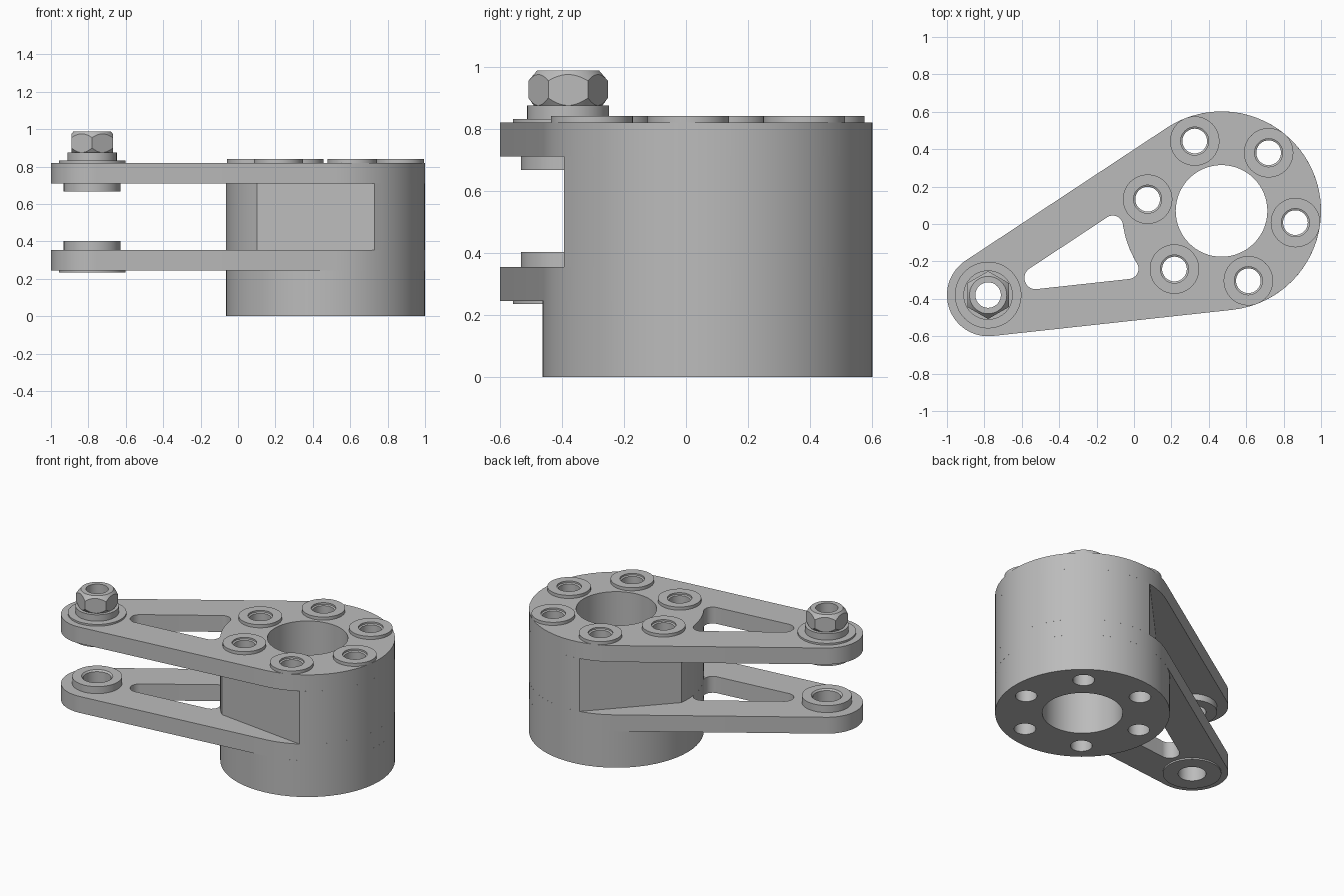
import bpy, bmesh
from math import sin, cos, asin, atan2, sqrt, degrees, radians
from mathutils import Vector

cube = bpy.data.objects.get("Cube")
if cube:
    bpy.data.objects.remove(cube, do_unlink=True)

# Single grey metal
metal = bpy.data.materials.new("grey_metal")
metal.use_nodes = True
GREY = (0.5, 0.5, 0.5, 1)
metal.diffuse_color = GREY
metal.node_tree.nodes["Principled BSDF"].inputs["Base Color"].default_value = GREY

# Main dimensions
HUB, HUB_R, BORE_R = Vector((0.468, 0.07)), 0.532, 0.245
PIVOT, PIVOT_R, PIVOT_HOLE = Vector((-0.78, -0.38)), 0.22, 0.085
BOLT_HOLE = 0.066
span = PIVOT - HUB
AXIS = degrees(atan2(-span.y, -span.x))
TAPER = degrees(asin((HUB_R - PIVOT_R) / span.length))
LOW_ARM, HIGH_ARM = (0.245, 0.355), (0.71, 0.82)


def polar(angle, r=1.0):
    return Vector((cos(radians(angle)), sin(radians(angle)))) * r


def arc(centre, r, a0, a1, steps=None):
    steps = steps or max(6, int(abs(a1 - a0) / 5))
    return [centre + polar(a0 + (a1 - a0) * i / steps, r) for i in range(steps + 1)]


def circle(centre, r):
    return arc(centre, r, 0, 360, 64)[:-1]


def finish(obj):
    obj.data.materials.clear()
    obj.data.materials.append(metal)
    bpy.ops.object.select_all(action='DESELECT')
    obj.select_set(True)
    bpy.context.view_layer.objects.active = obj
    bpy.ops.object.shade_smooth_by_angle(angle=radians(30))
    return obj


def link_bmesh(name, bm):
    bmesh.ops.remove_doubles(bm, verts=bm.verts, dist=1e-5)
    bmesh.ops.recalc_face_normals(bm, faces=bm.faces)
    mesh = bpy.data.meshes.new(name)
    bm.to_mesh(mesh)
    bm.free()
    obj = bpy.data.objects.new(name, mesh)
    bpy.context.collection.objects.link(obj)
    return finish(obj)


def plate(name, loops, z0, z1):
    """Extrude an outline (first loop) with holes (other loops)."""
    curve = bpy.data.curves.new(name + "_outline", 'CURVE')
    curve.dimensions = '2D'
    curve.fill_mode = 'BOTH'
    curve.extrude = (z1 - z0) / 2
    for loop in loops:
        spline = curve.splines.new('POLY')
        spline.points.add(len(loop) - 1)
        for point, p in zip(spline.points, loop):
            point.co = (p.x, p.y, 0, 1)
        spline.use_cyclic_u = True
    temp = bpy.data.objects.new(name + "_outline", curve)
    bpy.context.collection.objects.link(temp)
    depsgraph = bpy.context.evaluated_depsgraph_get()
    mesh = bpy.data.meshes.new_from_object(temp.evaluated_get(depsgraph))
    bm = bmesh.new()
    bm.from_mesh(mesh)
    bmesh.ops.translate(bm, verts=bm.verts, vec=(0, 0, (z0 + z1) / 2))
    bpy.data.objects.remove(temp, do_unlink=True)
    bpy.data.meshes.remove(mesh)
    return link_bmesh(name, bm)


def lathe(name, centre, profile):
    """Revolve a closed (radius, height) profile around a vertical axis."""
    bm = bmesh.new()
    verts = [bm.verts.new((centre.x + r, centre.y, z)) for r, z in profile]
    edges = [bm.edges.new((v, verts[i - 1])) for i, v in enumerate(verts)]
    bmesh.ops.spin(bm, geom=verts + edges, cent=(centre.x, centre.y, 0),
                   axis=(0, 0, 1), angle=radians(360), steps=64)
    return link_bmesh(name, bm)


def ring(name, centre, r_in, r_out, z0, z1):
    return lathe(name, centre, [(r_in, z0), (r_out, z0), (r_out, z1), (r_in, z1)])


def window():
    """Rounded three-sided opening, concave where it follows the hub."""
    apex = PIVOT + polar(AXIS, 0.015)
    fillet, tip = 0.055, 0.06
    found = []
    for side in (-1, 1):
        angle = AXIS + side * TAPER
        d, n = polar(angle), polar(angle - side * 90)
        q = apex + n * fillet - HUB
        b = q.dot(d)
        t = -b - sqrt(b * b - q.length_squared + (HUB_R + fillet) ** 2)
        c = HUB + q + d * t
        found.append((c, degrees(atan2(HUB.y - c.y, HUB.x - c.x))))
    (low, low_a), (high, high_a) = found
    tip_c = apex + polar(AXIS, tip / sin(radians(TAPER)))
    return (arc(tip_c, tip, AXIS + TAPER + 90, AXIS - TAPER + 270)
            + arc(low, fillet, AXIS - TAPER - 90, low_a)
            + arc(HUB, HUB_R, low_a + 180, high_a + 180)[1:-1]
            + arc(high, fillet, high_a, AXIS + TAPER + 90))


# Shared outlines
bolt_centres = [HUB + polar(-9 + 60 * i, 0.4) for i in range(6)]
hub_holes = [circle(HUB, BORE_R)] + [circle(c, BOLT_HOLE) for c in bolt_centres]
arm_outline = (arc(HUB, HUB_R, AXIS - 90 - TAPER, AXIS + 90 + TAPER)
               + arc(PIVOT, PIVOT_R, AXIS + 90 + TAPER, AXIS + 270 - TAPER))
flatted_hub = (arc(HUB, HUB_R, AXIS - 80.3, AXIS + 80.3)
               + arc(HUB, HUB_R, AXIS + 153.3, AXIS + 206.7))
arm_loops = [arm_outline, window(), circle(PIVOT, PIVOT_HOLE)] + hub_holes

# Hub and the two arms
plate("hub_base", [circle(HUB, HUB_R)] + hub_holes, 0, LOW_ARM[0])
plate("lower_arm", arm_loops, *LOW_ARM)
plate("hub_middle", [flatted_hub] + hub_holes, LOW_ARM[1], HIGH_ARM[0])
plate("upper_arm", arm_loops, *HIGH_ARM)

# Raised seats around the bolt holes
for i, c in enumerate(bolt_centres):
    lathe(f"bolt_seat_{i + 1}", c, [(BOLT_HOLE, 0.82), (0.132, 0.82), (0.132, 0.841),
                                    (0.075, 0.841), (0.075, 0.83), (BOLT_HOLE, 0.825)])

# Pads on both faces of each arm at the pivot
ring("upper_outer_pad", PIVOT, PIVOT_HOLE, 0.178, 0.82, 0.832)
ring("upper_inner_pad", PIVOT, PIVOT_HOLE, 0.152, 0.667, 0.71)
ring("lower_outer_pad", PIVOT, PIVOT_HOLE, 0.178, 0.235, 0.245)
lathe("lower_inner_pad", PIVOT, [(PIVOT_HOLE, 0.355), (0.152, 0.355), (0.152, 0.402),
                                 (0.095, 0.402), (PIVOT_HOLE, 0.392)])

# Hexagonal nut with chamfered corners on a round flange
ring("nut_flange", PIVOT, 0.068, 0.132, 0.832, 0.875)
hexagon = [PIVOT + polar(30 + 60 * i, 0.128) for i in range(6)]
nut = plate("hex_nut", [hexagon, circle(PIVOT, 0.068)], 0.872, 0.988)
chamfer = lathe("nut_chamfer_shape", PIVOT, [
    (0.02, 0.86), (0.1, 0.86), (0.132, 0.905), (0.132, 0.95), (0.098, 0.99), (0.02, 0.99)])
chamfer.hide_render = True
cut = nut.modifiers.new("chamfer", 'BOOLEAN')
cut.operation = 'INTERSECT'
cut.object = chamfer
bpy.context.view_layer.objects.active = nut
bpy.ops.object.modifier_apply(modifier=cut.name)
bpy.data.objects.remove(chamfer, do_unlink=True)
finish(nut)
